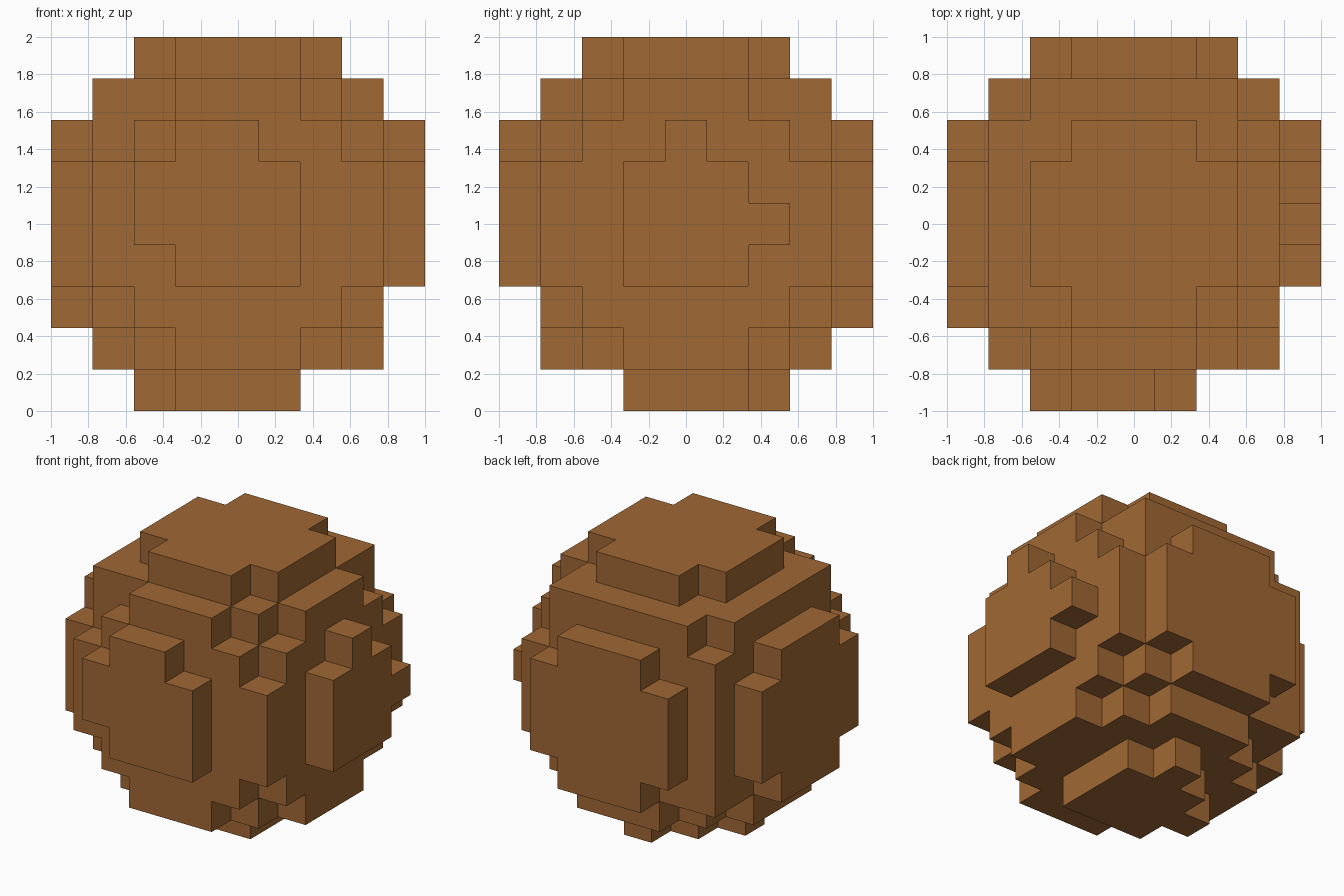
import bpy
import bmesh
from itertools import product
from mathutils import Vector

if "Cube" in bpy.data.objects:
    bpy.data.objects.remove(bpy.data.objects["Cube"], do_unlink=True)

# Grid of blocks, nine to a side, filled by a slightly off-centre sphere
HALF = 4
SIZE = 2 / (2 * HALF + 1)
CENTRE = Vector((-0.12, 0.10, 0.12))
RADIUS_SQ = 21.22

cells = range(-HALF, HALF + 1)
blocks = {c for c in product(cells, repeat=3)
          if (Vector(c) - CENTRE).length_squared < RADIUS_SQ}

# Brown material
brown = bpy.data.materials.new("brown")
brown.use_nodes = True
colour = (0.352, 0.138, 0.035, 1)
brown.diffuse_color = colour
bsdf = next(n for n in brown.node_tree.nodes if n.type == 'BSDF_PRINCIPLED')
bsdf.inputs["Base Color"].default_value = colour

# Only the outer sides of the blocks become faces
bm = bmesh.new()
corners = {}


def corner(p):
    key = tuple(round(2 * v) for v in p)
    if key not in corners:
        corners[key] = bm.verts.new(p * SIZE + Vector((0, 0, 1)))
    return corners[key]


for block in sorted(blocks):
    middle = Vector(block)
    for axis, sign in product(range(3), (-1, 1)):
        normal = Vector((0, 0, 0))
        normal[axis] = sign
        if tuple(round(v) for v in middle + normal) in blocks:
            continue
        u = Vector((0, 0, 0))
        u[(axis + 1) % 3] = 1
        v = normal.cross(u)
        bm.faces.new([corner(middle + (normal + a * u + b * v) / 2)
                      for a, b in ((-1, -1), (1, -1), (1, 1), (-1, 1))])

# Block ball
mesh = bpy.data.meshes.new("block_ball")
bm.to_mesh(mesh)
bm.free()
mesh.materials.append(brown)
ball = bpy.data.objects.new("block_ball", mesh)
bpy.context.collection.objects.link(ball)
